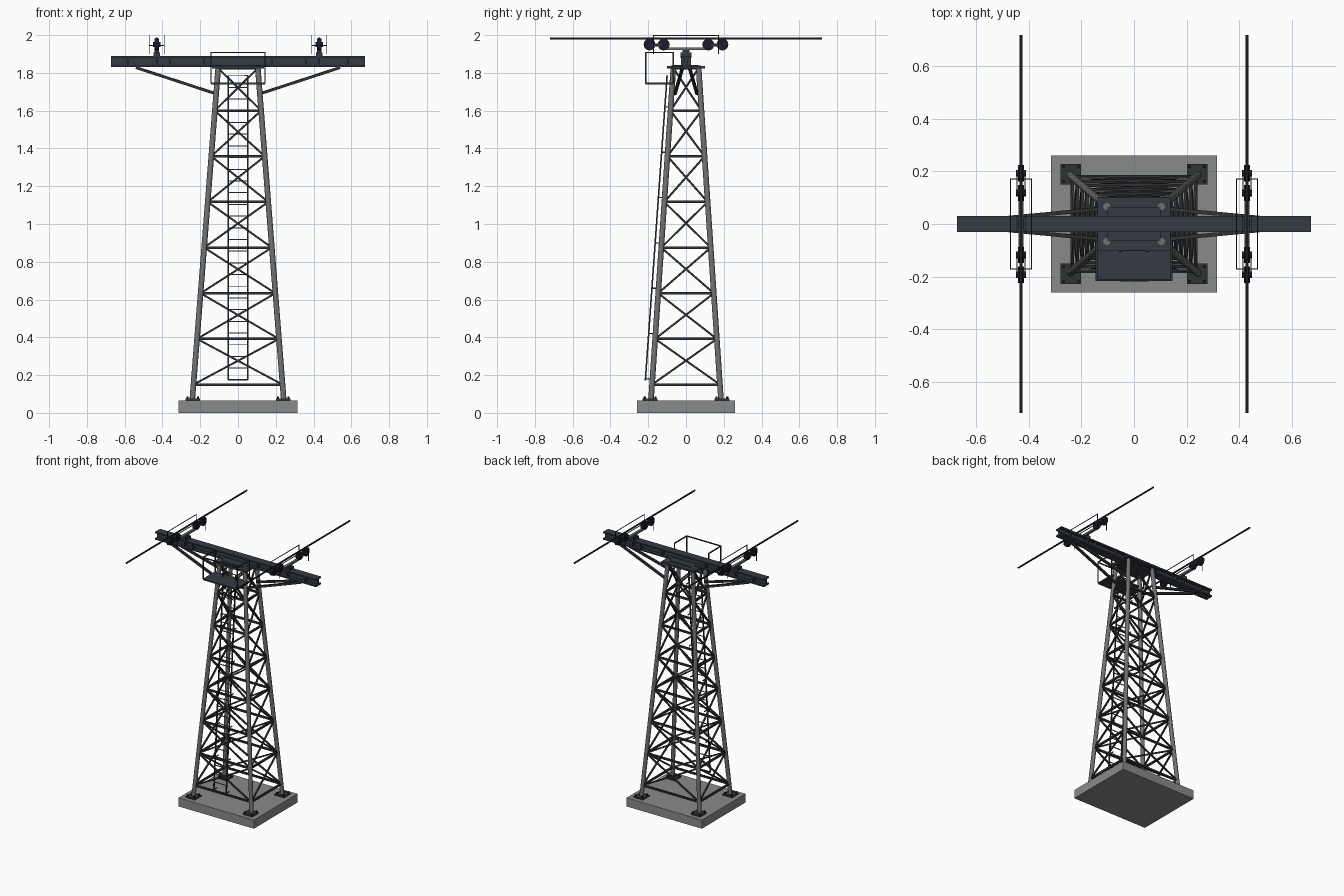
import bpy, bmesh, math
from mathutils import Vector, Matrix

old = bpy.data.objects.get("Cube")
if old:
    bpy.data.objects.remove(old, do_unlink=True)


def material(name, r, g, b):
    m = bpy.data.materials.new(name)
    m.use_nodes = True
    m.diffuse_color = (r, g, b, 1)
    m.node_tree.nodes["Principled BSDF"].inputs["Base Color"].default_value = (r, g, b, 1)
    return m


concrete = material("concrete grey", 0.25, 0.26, 0.26)
galvanized = material("galvanized grey", 0.16, 0.165, 0.165)
dark_steel = material("dark steel", 0.03, 0.032, 0.035)
slate = material("slate steel", 0.035, 0.042, 0.055)
rubber = material("navy black", 0.012, 0.012, 0.025)
black = material("cable black", 0.012, 0.012, 0.012)


class Part:
    """Collects boxes, bars and tubes into one named object."""

    def __init__(self, name, mat):
        self.name, self.mat, self.bm = name, mat, bmesh.new()

    def box(self, x, y, z):
        lo, hi = Vector((x[0], y[0], z[0])), Vector((x[1], y[1], z[1]))
        bmesh.ops.create_cube(self.bm, size=1, matrix=Matrix.Translation((lo + hi) / 2)
                              @ Matrix.Diagonal((*(hi - lo), 1)))

    def placed(self, a, b):
        a, b = Vector(a), Vector(b)
        d = b - a
        return Matrix.Translation((a + b) / 2) @ d.to_track_quat('Z', 'Y').to_matrix().to_4x4(), d.length

    def bar(self, a, b, w):
        m, length = self.placed(a, b)
        bmesh.ops.create_cube(self.bm, size=1, matrix=m @ Matrix.Diagonal((w, w, length, 1)))

    def tube(self, a, b, r, sides=12):
        m, length = self.placed(a, b)
        bmesh.ops.create_cone(self.bm, cap_ends=True, segments=sides, radius1=r, radius2=r,
                              depth=length, matrix=m)

    def finish(self, smooth=False):
        mesh = bpy.data.meshes.new(self.name)
        self.bm.to_mesh(mesh)
        self.bm.free()
        mesh.materials.append(self.mat)
        ob = bpy.data.objects.new(self.name, mesh)
        bpy.context.collection.objects.link(ob)
        if smooth:
            bpy.ops.object.select_all(action='DESELECT')
            ob.select_set(True)
            bpy.context.view_layer.objects.active = ob
            bpy.ops.object.shade_smooth_by_angle(angle=math.radians(40))
        return ob


CORNERS = [(-1, -1), (1, -1), (1, 1), (-1, 1)]
TOP = 1.825


def leg_point(corner, z):
    t = (z - 0.07) / (TOP - 0.07)
    return Vector((corner[0] * (0.242 - 0.137 * t), corner[1] * (0.185 - 0.118 * t), z))


# Foundation slab
slab = Part("foundation_slab", concrete)
slab.box((-0.315, 0.315), (-0.26, 0.26), (0, 0.065))
slab.finish()

# Tapered legs
legs = Part("tower_legs", galvanized)
for c in CORNERS:
    legs.tube(leg_point(c, 0.07), leg_point(c, TOP), 0.015)
legs.finish(True)

# Foot plates and anchor bolts
feet = Part("foot_plates", dark_steel)
bolts = Part("anchor_bolts", black)
for cx, cy in CORNERS:
    x, y = cx * 0.24, cy * 0.19
    feet.box((x - 0.039, x + 0.039), (y - 0.039, y + 0.039), (0.065, 0.075))
    for bx, by in CORNERS:
        p = Vector((x + bx * 0.028, y + by * 0.028, 0.074))
        bolts.tube(p, p + Vector((0, 0, 0.012)), 0.006, 6)
feet.finish()
bolts.finish()

# Lattice: a ring at each level, crossed diagonals on every face
levels = [0.15 + 0.2417 * i for i in range(7)] + [TOP]
rings = Part("horizontal_braces", dark_steel)
diagonals = Part("diagonal_braces", dark_steel)
for i, c in enumerate(CORNERS):
    d = CORNERS[(i + 1) % 4]
    for z in levels:
        rings.bar(leg_point(c, z), leg_point(d, z), 0.013)
    for lo, hi in zip(levels, levels[1:]):
        diagonals.bar(leg_point(c, lo), leg_point(d, hi), 0.010)
        diagonals.bar(leg_point(d, lo), leg_point(c, hi), 0.010)
rings.finish()
diagonals.finish()

# Head plate on top of the legs
head = Part("head_plate", slate)
head.box((-0.138, 0.138), (-0.1, 0.1), (1.822, 1.836))
head.box((-0.1, 0.1), (-0.065, 0.065), (1.836, 1.842))
head.finish()
caps = Part("leg_caps", galvanized)
for c in CORNERS:
    p = leg_point(c, 1.836)
    caps.tube(p, p + Vector((0, 0, 0.004)), 0.014)
caps.finish()

# Cross-arm I-beam with web stiffeners
arm = Part("cross_arm", slate)
arm.box((-0.673, 0.673), (-0.03, 0.03), (1.832, 1.842))
arm.box((-0.673, 0.673), (-0.03, 0.03), (1.88, 1.89))
arm.box((-0.673, 0.673), (-0.007, 0.007), (1.842, 1.88))
for x in (0.18, 0.36, 0.43, 0.58):
    for s in (-1, 1):
        arm.box((s * x - 0.004, s * x + 0.004), (-0.027, 0.027), (1.842, 1.88))
arm.finish()

# Struts from the legs to the cross-arm
struts = Part("arm_struts", dark_steel)
for cx, cy in CORNERS:
    struts.bar((cx * 0.118, cy * 0.058, 1.69), (cx * 0.54, cy * 0.018, 1.828), 0.015)
struts.finish()

# Work platform with handrail
deck = Part("work_platform", slate)
deck.box((-0.143, 0.143), (-0.215, -0.065), (1.738, 1.748))
deck.finish()
rail = Part("platform_rail", dark_steel)
for x in (-0.143, 0.143):
    for y in (-0.213, -0.067):
        rail.bar((x, y, 1.745), (x, y, 1.91), 0.007)
    rail.bar((x, -0.213, 1.908), (x, -0.067, 1.908), 0.007)
rail.bar((-0.143, -0.213, 1.908), (0.143, -0.213, 1.908), 0.007)
rail.finish()

# Ladder leaning along the front face
foot, tip = Vector((0, -0.215, 0.175)), Vector((0, -0.1, 1.785))
side = Vector((0.052, 0, 0))
stiles = Part("ladder_stiles", dark_steel)
rungs = Part("ladder_rungs", galvanized)
for s in (-1, 1):
    stiles.bar(foot + side * s, tip + side * s, 0.008)
    for z in (0.18, 0.42, 0.66, 0.9, 1.14, 1.38, 1.62):
        p = foot.lerp(tip, (z - foot.z) / (tip.z - foot.z)) + side * s
        stiles.bar(p, (p.x, leg_point((0, -1), z).y, z), 0.006)
stiles.bar(foot - side, foot + side, 0.008)
for i in range(1, 27):
    p = foot.lerp(tip, i / 26)
    rungs.bar(p - side, p + side, 0.005)
stiles.finish()
rungs.finish()

# Sheave assemblies, guards and cables on both ends of the arm
stands = Part("sheave_stands", slate)
beams = Part("sheave_beams", galvanized)
wheels = Part("sheave_wheels", rubber)
rockers = Part("sheave_rockers", dark_steel)
guards = Part("guard_rails", dark_steel)
cables = Part("haul_cables", black)
for x in (-0.43, 0.43):
    stands.box((x - 0.018, x + 0.018), (-0.028, 0.028), (1.89, 1.908))
    stands.box((x - 0.011, x + 0.011), (-0.018, 0.018), (1.908, 1.924))
    beams.box((x - 0.009, x + 0.009), (-0.12, 0.12), (1.92, 1.934))
    cables.tube((x, -0.72, 1.982), (x, 0.72, 1.982), 0.006, 10)
    for s in (-1, 1):
        for w in (0.118, 0.193):
            y = s * w
            wheels.tube((x - 0.012, y, 1.95), (x + 0.012, y, 1.95), 0.031, 20)
            wheels.tube((x - 0.019, y, 1.95), (x + 0.019, y, 1.95), 0.013, 12)
        for e in (-1, 1):
            rx = x + e * 0.015
            rockers.box((rx - 0.002, rx + 0.002), sorted((s * 0.11, s * 0.2)), (1.94, 1.956))
            gx = x + s * 0.04
            guards.bar((gx, e * 0.172, 1.9), (gx, e * 0.172, 1.998), 0.004)
            guards.bar((x, e * 0.172, 1.945), (gx, e * 0.172, 1.945), 0.004)
        guards.bar((x + s * 0.04, -0.174, 1.998), (x + s * 0.04, 0.174, 1.998), 0.004)
for part in (stands, beams, rockers, guards):
    part.finish()
wheels.finish(True)
cables.finish(True)
